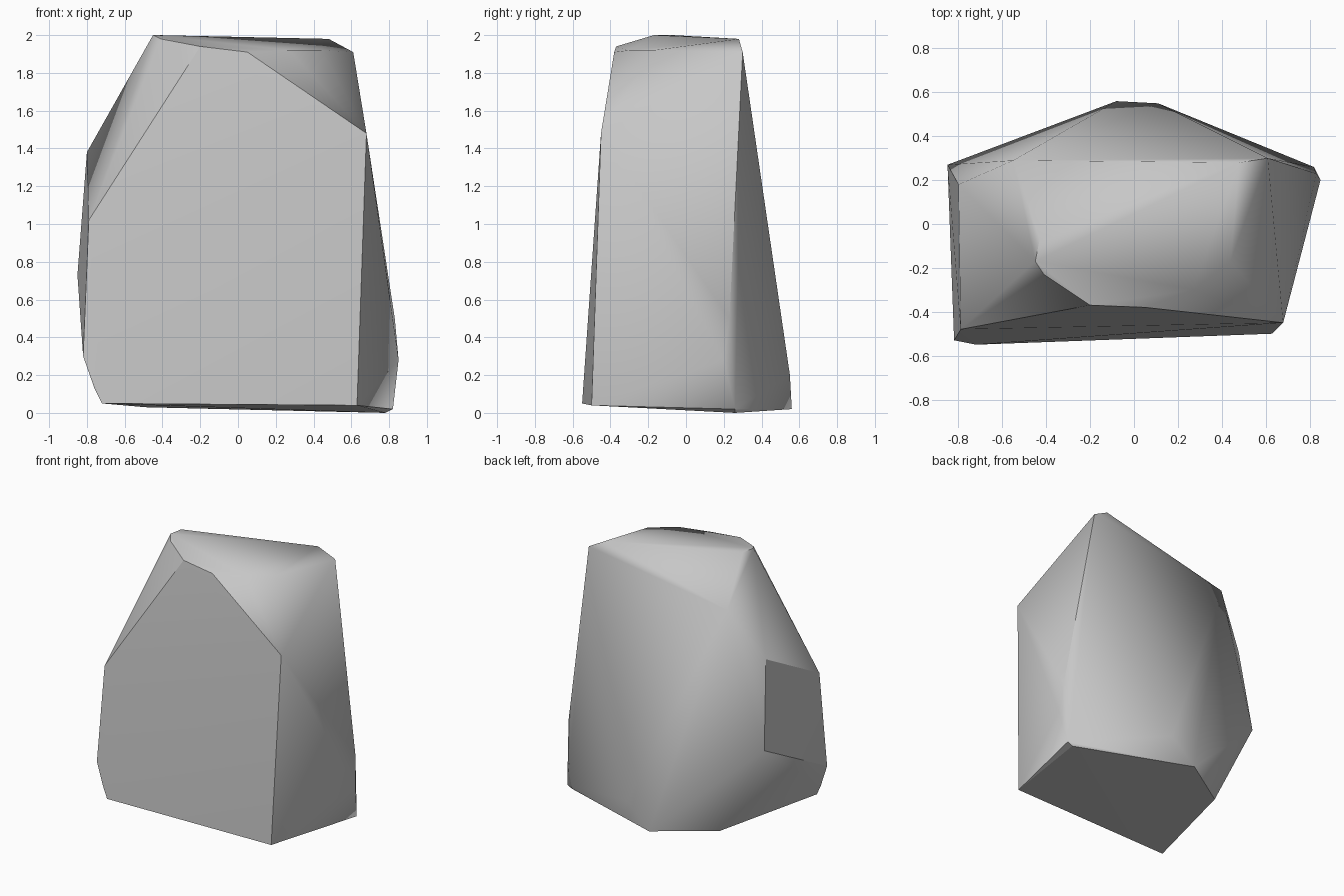
import bpy, bmesh, math

old = bpy.data.objects.get("Cube")
if old:
    bpy.data.objects.remove(old, do_unlink=True)

# Stone colour
stone = bpy.data.materials.new("stone_grey")
stone.use_nodes = True
grey = (0.57, 0.57, 0.57, 1)
stone.diffuse_color = grey
bsdf = stone.node_tree.nodes["Principled BSDF"]
bsdf.inputs["Base Color"].default_value = grey
bsdf.inputs["Roughness"].default_value = 0.9

# Corner points of the chiselled boulder, by level
crown = [(-.45, -.17, 2), (-.43, -.07, 2), (.48, .28, 1.98), (.61, .3, 1.91),
         (.44, -.17, 1.92), (.42, .06, 1.95), (.27, -.3, 1.92), (.05, -.38, 1.91),
         (-.2, -.37, 1.94), (-.41, -.23, 1.98), (-.55, .29, 1.73)]
waist = [(.68, -.45, 1.48), (-.8, .18, 1.38), (-.79, -.48, 1.02),
         (-.85, .27, .73), (.83, .23, .5)]
foot = [(-.82, -.53, .3), (.85, .2, .28), (.11, .55, .2), (-.76, -.54, .13),
        (-.72, -.55, .05), (.63, -.5, .04), (.82, .26, .02), (.78, .26, 0),
        (-.08, .56, .02), (-.49, .29, .03)]

# Wrap the points in a convex shell
bm = bmesh.new()
for p in crown + waist + foot:
    bm.verts.new(p)
hull = bmesh.ops.convex_hull(bm, input=bm.verts)
loose = [v for v in bm.verts if not v.link_faces]
bmesh.ops.delete(bm, geom=loose, context="VERTS")
bmesh.ops.dissolve_limit(bm, angle_limit=math.radians(1),
                         verts=bm.verts, edges=bm.edges)
bmesh.ops.recalc_face_normals(bm, faces=bm.faces)
bm.normal_update()


def side(face):
    """Name the flat cut a face belongs to."""
    n = face.normal
    if n.y < -.95:
        return "front"
    if n.z < -.9:
        return "base"
    if n.x < -.95:
        return "flank"
    return "rounded"


# Smooth facets, crisp where the flat cuts meet or the angle is steep
for f in bm.faces:
    f.smooth = True
for e in bm.edges:
    a, b = e.link_faces
    e.smooth = side(a) == side(b) and e.calc_face_angle() < math.radians(48)

mesh = bpy.data.meshes.new("boulder")
bm.to_mesh(mesh)
bm.free()
mesh.materials.append(stone)
boulder = bpy.data.objects.new("boulder", mesh)
bpy.context.collection.objects.link(boulder)
